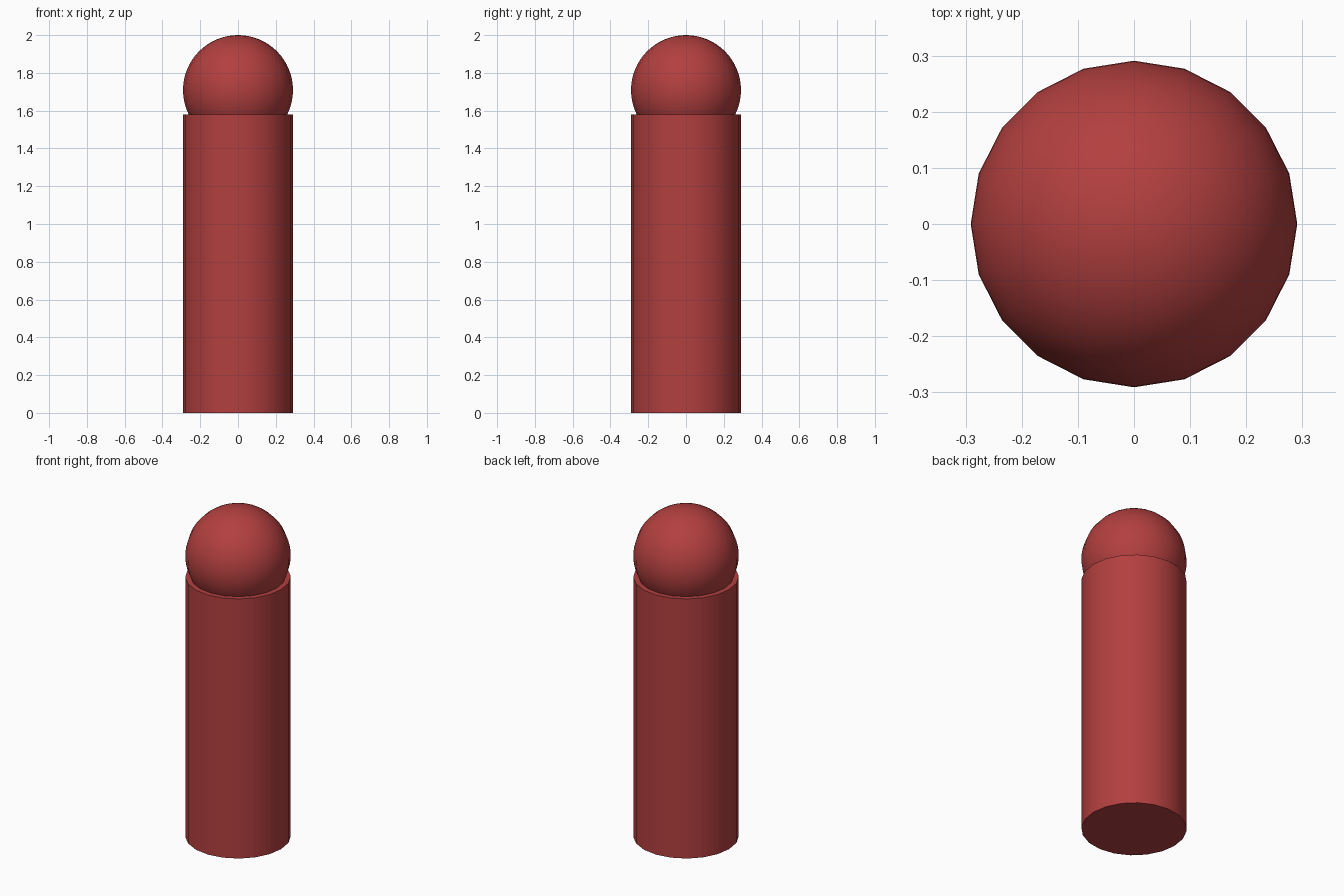
import bpy
import math

if "Cube" in bpy.data.objects:
    bpy.data.objects.remove(bpy.data.objects["Cube"])

RADIUS = 0.291
SIDES = 20
BODY_HEIGHT = 1.58

red = bpy.data.materials.new("red")
red.diffuse_color = (0.45, 0.05, 0.05, 1)
red.use_nodes = True
red.node_tree.nodes["Principled BSDF"].inputs["Base Color"].default_value = red.diffuse_color


def finish(name):
    obj = bpy.context.object
    obj.name = name
    obj.data.materials.append(red)
    bpy.ops.object.shade_smooth_by_angle(angle=math.radians(35))


# Upright post, capped at both ends
bpy.ops.mesh.primitive_cylinder_add(
    vertices=SIDES, radius=RADIUS, depth=BODY_HEIGHT, location=(0, 0, BODY_HEIGHT / 2))
finish("post")

# Ball sunk into the top of the post
bpy.ops.mesh.primitive_uv_sphere_add(
    segments=SIDES, ring_count=32, radius=RADIUS, location=(0, 0, 2 - RADIUS))
finish("ball_top")
